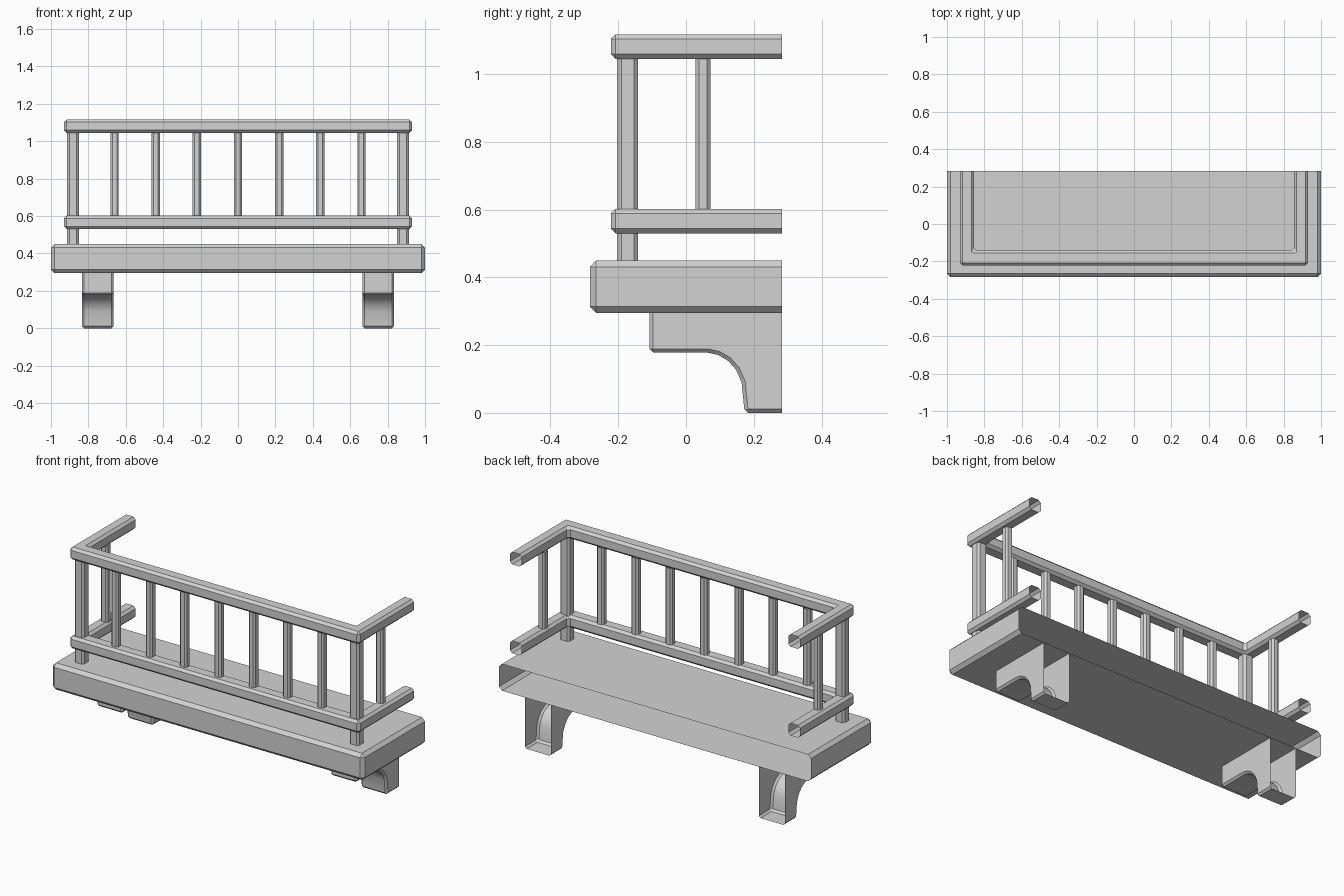
import bpy, bmesh, math

cube = bpy.data.objects.get("Cube")
if cube:
    bpy.data.objects.remove(cube, do_unlink=True)

BACK = 0.284

# One plain stone grey for everything
GREY = (0.65, 0.65, 0.65, 1.0)
grey = bpy.data.materials.new("light grey")
grey.diffuse_color = GREY
grey.use_nodes = True
grey.node_tree.nodes["Principled BSDF"].inputs["Base Color"].default_value = GREY


def prism(name, profile, axis, lo, hi, bevel, is_open):
    """Extrude a profile along an axis, drop the open faces, chamfer sharp edges."""
    def place(p, t):
        return (p[0], p[1], t) if axis == "z" else (t, p[0], p[1])

    bm = bmesh.new()
    base = bm.faces.new([bm.verts.new(place(p, lo)) for p in profile])
    ext = bmesh.ops.extrude_face_region(bm, geom=[base], use_keep_orig=True)
    step = place((0, 0), hi - lo)
    moved = [g for g in ext["geom"] if isinstance(g, bmesh.types.BMVert)]
    bmesh.ops.translate(bm, verts=moved, vec=step)
    bmesh.ops.recalc_face_normals(bm, faces=bm.faces[:])
    bm.normal_update()
    gone = [f for f in bm.faces if is_open(f)]
    bmesh.ops.delete(bm, geom=gone, context="FACES")
    sharp = [e for e in bm.edges
             if len(e.link_faces) == 2 and e.calc_face_angle() > math.radians(50)]
    bmesh.ops.bevel(bm, geom=sharp, offset=bevel, offset_type="OFFSET",
                    segments=1, profile=0.5, affect="EDGES", clamp_overlap=True)
    mesh = bpy.data.meshes.new(name)
    bm.to_mesh(mesh)
    bm.free()
    mesh.materials.append(grey)
    obj = bpy.data.objects.new(name, mesh)
    bpy.context.collection.objects.link(obj)
    return obj


def at_back(f):
    return all(v.co.y > BACK - 0.001 for v in f.verts)


def at_ends(f):
    return abs(f.normal.z) > 0.9


def post(name, x, y, size, lo, hi, bevel):
    h = size / 2
    square = [(x - h, y - h), (x + h, y - h), (x + h, y + h), (x - h, y + h)]
    prism(name, square, "z", lo, hi, bevel, at_ends)


# Floor slab, open against the wall
prism("floor_slab", [(-1, -BACK), (1, -BACK), (1, BACK), (-1, BACK)],
      "z", 0.295, 0.45, 0.019, at_back)

# Two U-shaped rails, open at the wall ends
OUT, INN, FRONT, INNER = 0.93, 0.855, -0.222, -0.142
rail = [(-OUT, BACK), (-OUT, FRONT), (OUT, FRONT), (OUT, BACK),
        (INN, BACK), (INN, INNER), (-INN, INNER), (-INN, BACK)]
for name, z in (("lower_rail", 0.53), ("top_rail", 1.045)):
    prism(name, rail, "z", z, z + 0.072, 0.014, at_back)

# Corner posts and side balusters
for side, label in ((1, "left"), (-1, "right")):
    post(label + "_corner_post", side * 0.882, -0.172, 0.062, 0.45, 1.045, 0.012)
    post(label + "_side_baluster", side * 0.882, 0.05, 0.044, 0.60, 1.045, 0.01)

# Front balusters
for i in range(-3, 4):
    post("front_baluster", i * 0.22, -0.172, 0.044, 0.60, 1.045, 0.01)

# Curved support brackets, open at the wall and under the slab
bracket = [(-0.108, 0.295), (-0.108, 0.178), (0.063, 0.178), (0.095, 0.171),
           (0.124, 0.154), (0.148, 0.127), (0.164, 0.09), (0.173, 0.0),
           (BACK, 0.0), (BACK, 0.295)]


def bracket_open(f):
    return at_back(f) or all(v.co.z > 0.29 for v in f.verts)


for side, label in ((1, "left"), (-1, "right")):
    mid = side * 0.75
    obj = prism(label + "_bracket", bracket, "x", mid - 0.084, mid + 0.084,
                0.011, bracket_open)
    bpy.ops.object.select_all(action="DESELECT")
    obj.select_set(True)
    bpy.context.view_layer.objects.active = obj
    bpy.ops.object.shade_smooth_by_angle(angle=math.radians(32))
